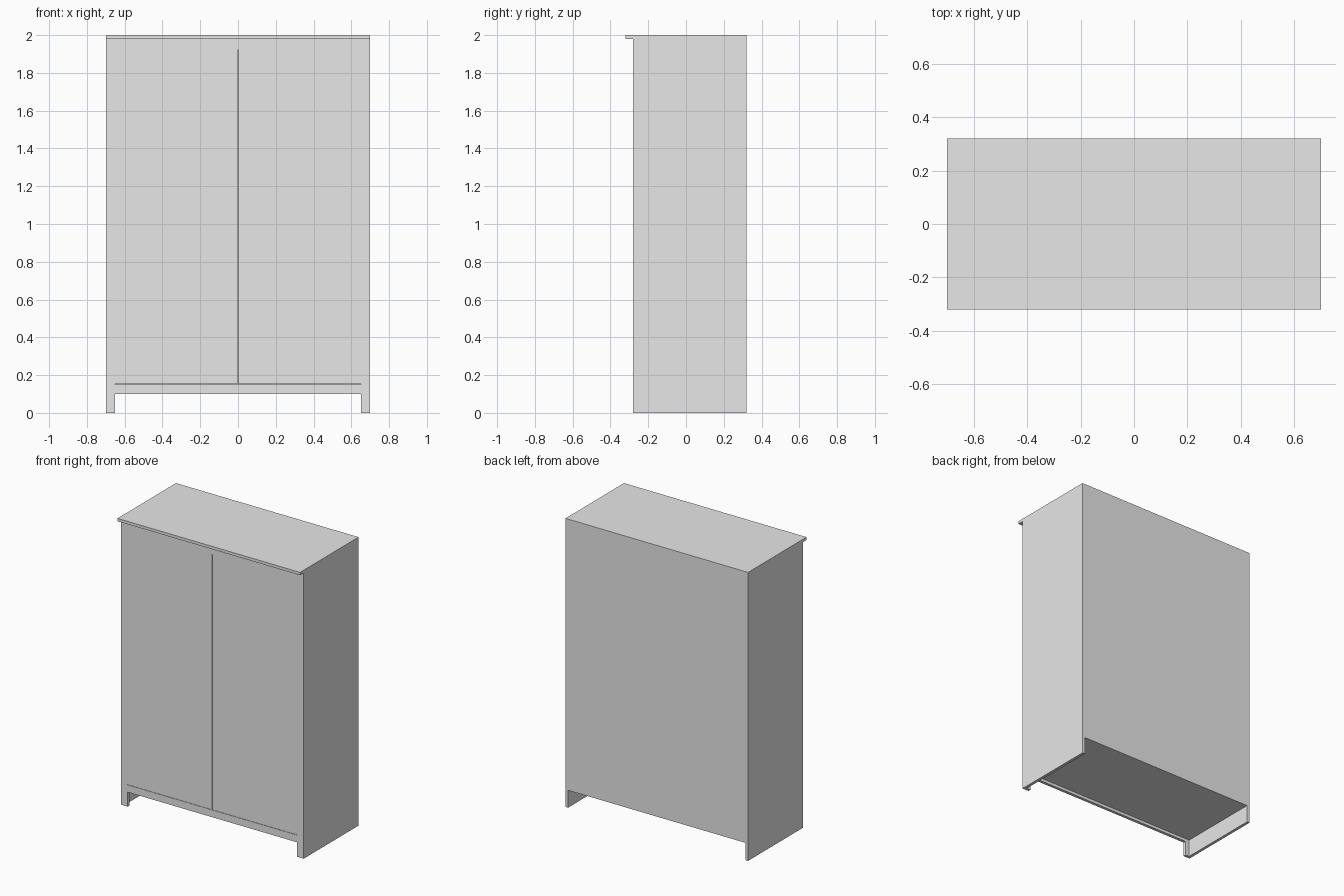
import bpy

cube = bpy.data.objects.get("Cube")
if cube:
    bpy.data.objects.remove(cube, do_unlink=True)

# Single flat colour
grey = bpy.data.materials.new("plain_grey")
grey.use_nodes = True
colour = (0.8, 0.8, 0.8, 1.0)
grey.diffuse_color = colour
grey.node_tree.nodes["Principled BSDF"].inputs["Base Color"].default_value = colour


def panel(name, x, y, z):
    """Flat board spanning the given (min, max) range on each axis."""
    verts = [(a, b, c) for a in x for b in y for c in z]
    faces = [(0, 1, 3, 2), (4, 6, 7, 5), (0, 4, 5, 1),
             (2, 3, 7, 6), (0, 2, 6, 4), (1, 5, 7, 3)]
    mesh = bpy.data.meshes.new(name)
    mesh.from_pydata(verts, [], faces)
    mesh.materials.append(grey)
    obj = bpy.data.objects.new(name, mesh)
    bpy.context.collection.objects.link(obj)
    return obj


W = 0.70                      # half width
FRONT, BACK = -0.28, 0.32     # carcass depth
T = 0.02                      # board thickness
STILE = 0.05                  # width of the front frame posts
GAP = 0.002                   # clearance around the doors
RAIL_LOW, RAIL_HIGH = 0.15, 1.92
FRAME = (FRONT, FRONT + T)
INNER = (-W + T, W - T)

# Carcass
panel("top_board", (-W, W), (-0.32, BACK), (2 - T, 2))
panel("back_panel", INNER, (BACK - T, BACK), (0.12, 2 - T))
panel("bottom_board", INNER, (FRONT + T, BACK - T), (0.12, 0.145))

# Front frame rails
RAIL_X = (-W + STILE, W - STILE)
panel("bottom_rail", RAIL_X, FRAME, (0.10, RAIL_LOW))
panel("top_rail", RAIL_X, FRAME, (RAIL_HIGH, 2 - T))

# Sides, frame posts and doors, one set per side
for side, s in (("left", 1), ("right", -1)):
    def span(a, b):
        return tuple(sorted((s * a, s * b)))
    panel(side + "_side_panel", span(W - T, W), (FRONT + T, BACK), (0, 2 - T))
    panel(side + "_front_post", span(W - STILE, W), FRAME, (0, 2 - T))
    panel(side + "_door", span(GAP, W - STILE), FRAME,
          (RAIL_LOW + GAP, RAIL_HIGH))
